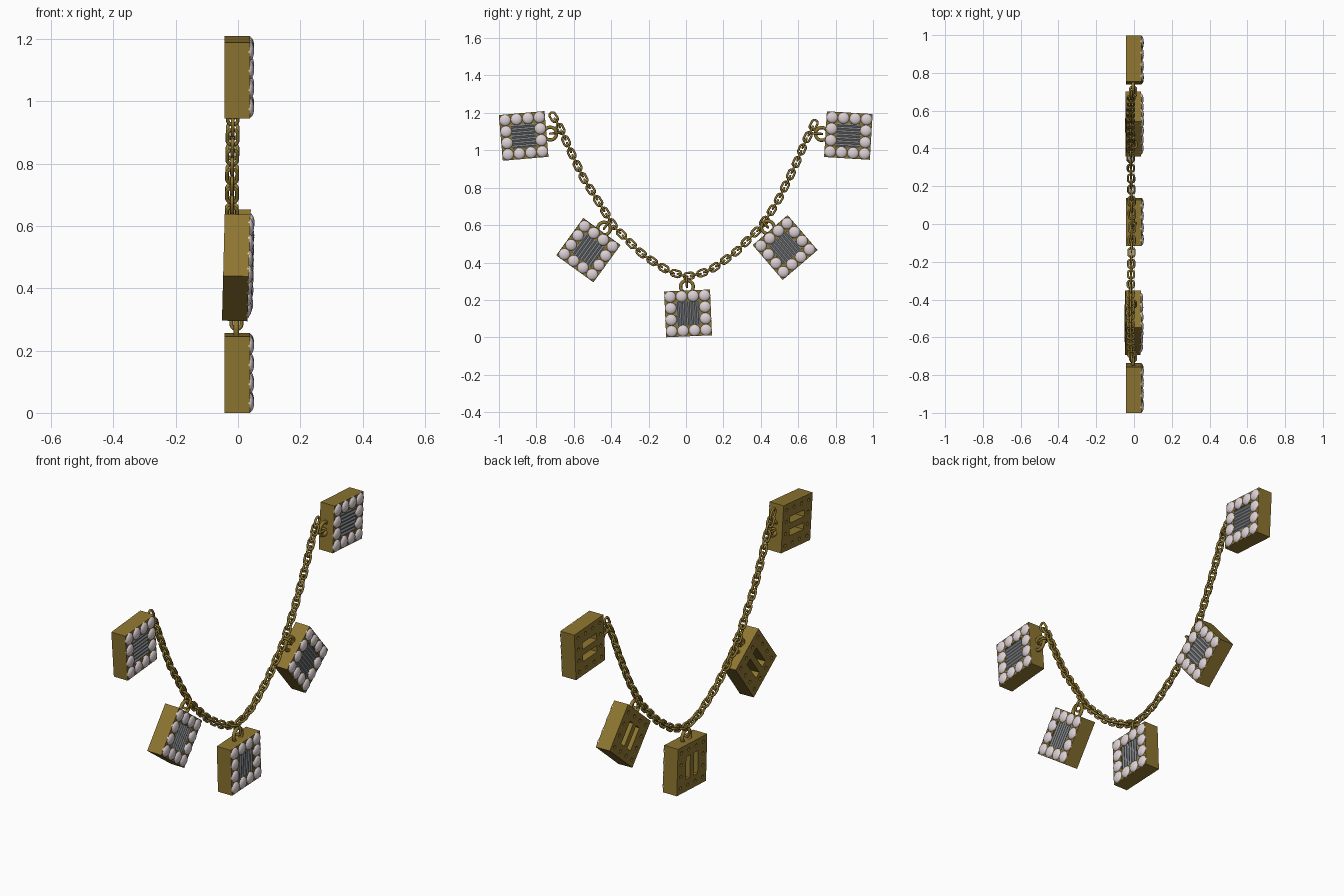
import bpy, bmesh, math
from mathutils import Matrix, Vector

if "Cube" in bpy.data.objects:
    bpy.data.objects.remove(bpy.data.objects["Cube"])


def material(name, color):
    m = bpy.data.materials.new(name)
    m.diffuse_color = (*color, 1)
    m.use_nodes = True
    m.node_tree.nodes["Principled BSDF"].inputs["Base Color"].default_value = m.diffuse_color
    return m


gold = material("antique_gold", (0.27, 0.18, 0.03))
pearl = material("pearl", (0.72, 0.64, 0.67))
steel = material("grey_stone", (0.22, 0.23, 0.24))

HALF = 0.1225            # half side of a pendant
BACK, FACE = -0.043, 0.039
SEATS = [(u, v) for u in (-0.092, -0.031, 0.031, 0.092)
         for v in (-0.092, -0.031, 0.031, 0.092) if max(abs(u), abs(v)) > 0.05]


def finish(bm, name, mat, smooth=False):
    me = bpy.data.meshes.new(name)
    for f in bm.faces:
        f.smooth = smooth
    bm.to_mesh(me)
    bm.free()
    me.materials.append(mat)
    return me


def add_object(name, me, matrix=Matrix()):
    ob = bpy.data.objects.new(name, me)
    bpy.context.collection.objects.link(ob)
    ob.matrix_world = matrix
    return ob


def box(bm, center, size):
    bmesh.ops.create_cube(bm, size=1, matrix=Matrix.Translation(center) @ Matrix.Diagonal((*size, 1)))


def ring_into(bm, major, minor, stretch, matrix, n=16, m=8):
    """Round wire ring in the local xy plane, lengthened along x."""
    rows = []
    for i in range(n):
        a = math.tau * (i + 0.5) / n
        dx = math.copysign(stretch, math.cos(a))
        row = []
        for j in range(m):
            b = math.tau * j / m
            r = major + minor * math.cos(b)
            row.append(bm.verts.new(matrix @ Vector((r * math.cos(a) + dx, r * math.sin(a), minor * math.sin(b)))))
        rows.append(row)
    for i in range(n):
        p, q = rows[i], rows[(i + 1) % n]
        for j in range(m):
            k = (j + 1) % m
            bm.faces.new((p[j], q[j], q[k], p[k]))


# pendant frame: block with a front pocket, two back slots and blind holes
bm = bmesh.new()
box(bm, (0, 0, (BACK + FACE) / 2), (2 * HALF, 2 * HALF, FACE - BACK))
frame = add_object("pendant_frame_base", finish(bm, "pendant_frame_base", gold))

bm = bmesh.new()
box(bm, (0, 0, 0.04), (0.128, 0.128, 0.06))
front_cut = add_object("front_cutter", finish(bm, "front_cutter", gold))

bm = bmesh.new()
for s in (-1, 1):
    box(bm, (s * 0.033, 0, -0.015), (0.034, 0.12, 0.09))
for u, v in SEATS:
    bmesh.ops.create_cone(bm, cap_ends=True, segments=10, radius1=0.009, radius2=0.009, depth=0.03,
                          matrix=Matrix.Translation((u, v, BACK)))
back_cut = add_object("back_cutter", finish(bm, "back_cutter", gold))

for cutter in (front_cut, back_cut):
    mod = frame.modifiers.new("cut", 'BOOLEAN')
    mod.operation, mod.solver, mod.object = 'DIFFERENCE', 'EXACT', cutter
bpy.context.view_layer.update()
frame_mesh = bpy.data.meshes.new_from_object(frame.evaluated_get(bpy.context.evaluated_depsgraph_get()))
for ob in (frame, front_cut, back_cut):
    bpy.data.objects.remove(ob)

# flattened pearls around the border
bm = bmesh.new()
for u, v in SEATS:
    bmesh.ops.create_uvsphere(bm, u_segments=16, v_segments=10, radius=0.0315,
                              matrix=Matrix.Translation((u, v, 0.036)) @ Matrix.Diagonal((1, 1, 0.5, 1)))
pearl_mesh = finish(bm, "pearl_border", pearl, True)

# row of rods filling the pocket
bm = bmesh.new()
for i in range(7):
    bmesh.ops.create_cone(bm, cap_ends=True, segments=6, radius1=0.0105, radius2=0.0105, depth=0.128,
                          matrix=Matrix.Translation(((i - 3) * 0.0182, 0, 0.028))
                          @ Matrix.Rotation(math.pi / 2, 4, 'X'))
rod_mesh = finish(bm, "rod_inlay", steel)

# hanger loop and the small link joining it to the chain
bm = bmesh.new()
ring_into(bm, 0.034, 0.009, 0, Matrix.Translation((0, HALF + 0.02, -0.005)), 24)
ring_into(bm, 0.0165, 0.006, 0.011, Matrix.Translation((0, 0.168, -0.005))
          @ Matrix(((0, 0, 1, 0), (1, 0, 0, 0), (0, 1, 0, 0), (0, 0, 0, 1))))
loop_mesh = finish(bm, "hanger_loop", gold, True)

# pendants: y, z, turn in the hanging plane, forward lean, x offset
for i, (y, z, turn, lean, x) in enumerate([
        (-0.868, 1.077, -85, 0, 0), (-0.522, 0.466, -36, 1.5, -0.004),
        (0.011, 0.128, 2.5, 0, 0), (0.53, 0.48, 40.6, 1, -0.001),
        (0.868, 1.079, 86.5, 0, 0)], 1):
    a = math.radians(turn)
    c, s = math.cos(a), math.sin(a)
    face = Matrix(((0, 0, 1, 0), (c, -s, 0, 0), (s, c, 0, 0), (0, 0, 0, 1)))
    M = Matrix.Translation((x, y, z)) @ Matrix.Rotation(math.radians(lean), 4, 'Y') @ face
    for name, me in (("pendant_frame", frame_mesh), ("pearl_border", pearl_mesh),
                     ("rod_inlay", rod_mesh), ("hanger_loop", loop_mesh)):
        add_object(f"{name}_{i}", me, M)

# chain: alternating links spaced along the hanging path (y, z)
path = [(-0.725, 1.205), (-0.675, 1.125), (-0.61, 0.98), (-0.545, 0.845), (-0.463, 0.718),
        (-0.383, 0.59), (-0.303, 0.51), (-0.233, 0.445), (-0.163, 0.396), (-0.085, 0.35),
        (0, 0.326), (0.067, 0.337), (0.137, 0.364), (0.2, 0.407), (0.27, 0.46), (0.33, 0.52),
        (0.394, 0.584), (0.447, 0.66), (0.496, 0.74), (0.544, 0.836), (0.592, 0.938),
        (0.635, 1.04), (0.697, 1.165)]
pts = [Vector((-0.01 - 0.022 * min(abs(y), 0.9 - abs(y)), y, z)) for y, z in path]
dist = [0]
for p, q in zip(pts, pts[1:]):
    dist.append(dist[-1] + (q - p).length)


def at(d):
    d = min(max(d, 0), dist[-1])
    k = next(i for i in range(1, len(dist)) if d <= dist[i] + 1e-9)
    return pts[k - 1].lerp(pts[k], (d - dist[k - 1]) / (dist[k] - dist[k - 1]))


bm = bmesh.new()
END = 0.033
count = round((dist[-1] - 2 * END) / 0.0365)
for i in range(count + 1):
    d = END + (dist[-1] - 2 * END) * i / count
    t = (at(d + 0.02) - at(d - 0.02)).normalized()
    side = t.cross(Vector((1, 0, 0))).normalized()
    up = side.cross(t)
    if i % 2:
        side, up = up, -side
    M = Matrix((t, side, up)).transposed().to_4x4()
    ring_into(bm, 0.0165, 0.006, 0.011, Matrix.Translation(at(d)) @ M)
add_object("chain", finish(bm, "chain", gold, True))
